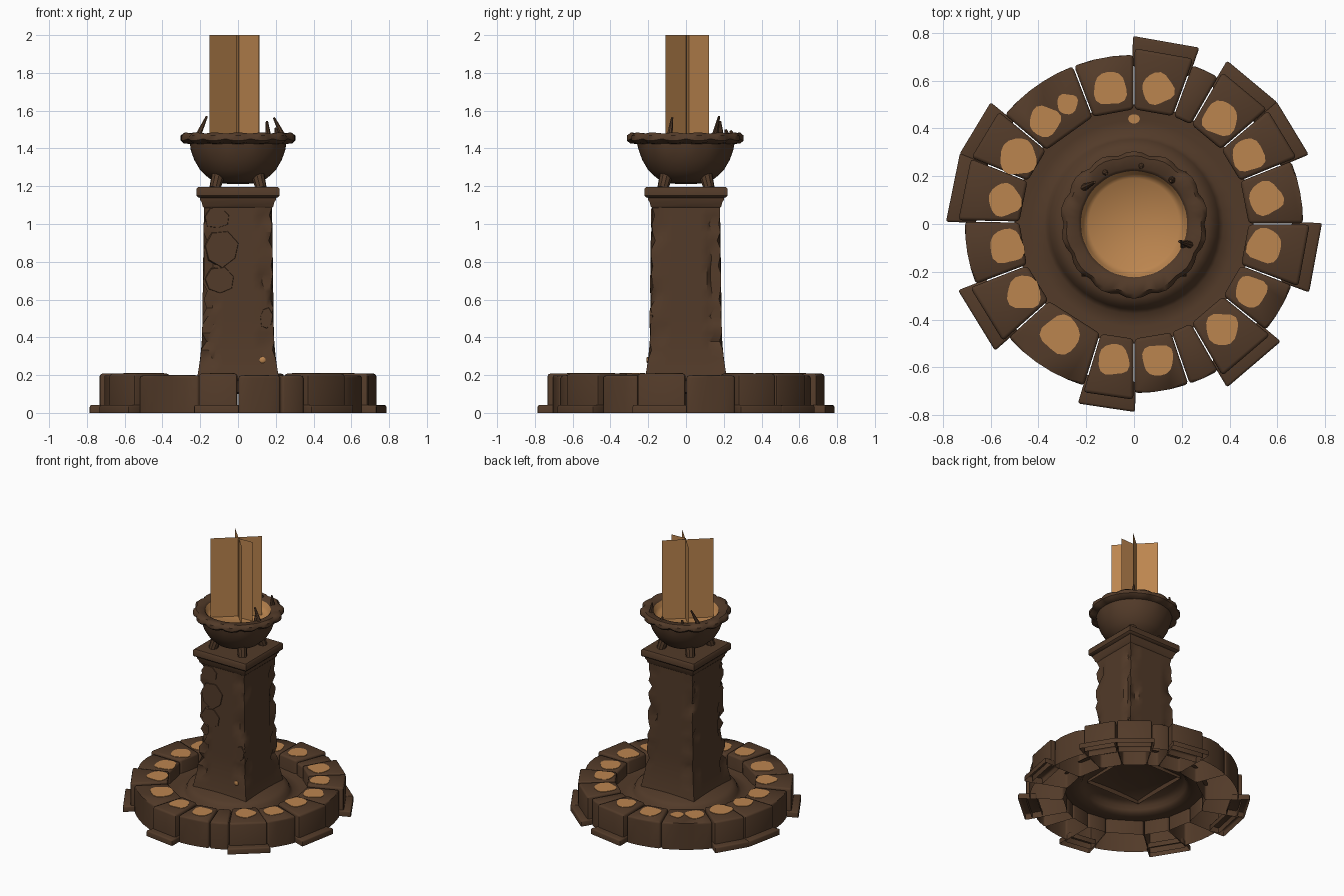
import bpy, bmesh, math, random
from mathutils import Vector

if "Cube" in bpy.data.objects:
    bpy.data.objects.remove(bpy.data.objects["Cube"])
random.seed(4)

def material(name, col):
    m = bpy.data.materials.new(name)
    m.diffuse_color = (*col, 1)
    m.use_nodes = True
    m.node_tree.nodes["Principled BSDF"].inputs["Base Color"].default_value = m.diffuse_color
    return m

STONE = material("dark_brown_stone", (0.085, 0.043, 0.022))
GLOW = material("glowing_orange", (0.5, 0.235, 0.078))

def finish(bm, name, mats, angle=35, normals=True):
    if normals:
        bmesh.ops.recalc_face_normals(bm, faces=bm.faces)
    me = bpy.data.meshes.new(name)
    bm.to_mesh(me)
    bm.free()
    ob = bpy.data.objects.new(name, me)
    bpy.context.collection.objects.link(ob)
    for m in mats:
        me.materials.append(m)
    bpy.ops.object.select_all(action='DESELECT')
    ob.select_set(True)
    bpy.context.view_layer.objects.active = ob
    bpy.ops.object.shade_smooth_by_angle(angle=math.radians(angle))
    return ob

def prism(bm, pts, z0, z1, bevel=0, bottom=True):
    lo = [bm.verts.new((x, y, z0)) for x, y in pts]
    hi = [bm.verts.new((x, y, z1)) for x, y in pts]
    n = len(pts)
    top = bm.faces.new(hi)
    sides = [bm.faces.new((lo[i], lo[(i+1) % n], hi[(i+1) % n], hi[i])) for i in range(n)]
    if bottom:
        bm.faces.new(lo[::-1])
    if bevel:
        edges = set(top.edges)
        for i in range(n):
            a, b, c = (Vector(pts[(i+k) % n]) for k in (-1, 0, 1))
            if (b-a).angle(c-b) > 0.5:
                edges.add(bm.edges.get((lo[i], hi[i])))
        bmesh.ops.bevel(bm, geom=list(edges), offset=bevel, segments=2,
                        profile=0.5, affect='EDGES', clamp_overlap=True)

def polar(r, a):
    return (r*math.cos(math.radians(a)), r*math.sin(math.radians(a)))

def rings_mesh(bm, rings, cap0=False, cap1=False, mat=lambda k: 0):
    loops = [[bm.verts.new(p) for p in ring] for ring in rings]
    n = len(loops[0])
    for k in range(len(loops)-1):
        for i in range(n):
            j = (i+1) % n
            f = bm.faces.new((loops[k][i], loops[k][j], loops[k+1][j], loops[k+1][i]))
            f.material_index = mat(k)
    if cap0:
        bm.faces.new(loops[0][::-1]).material_index = mat(0)
    if cap1:
        bm.faces.new(loops[-1]).material_index = mat(len(loops)-1)

def tube(bm, a, b, r0, r1, n=8):
    a, b = Vector(a), Vector(b)
    q = (b-a).to_track_quat('Z', 'Y')
    rings = [[p + q @ Vector((r*math.cos(t*math.tau/n), r*math.sin(t*math.tau/n), 0))
              for t in range(n)] for p, r in ((a, r0), ((a+b)/2, (r0+r1)/2), (b, r1))]
    rings_mesh(bm, rings, True, True)

# ring of stones: start angle, end angle, protruding with a foot or not
stones = [(70, 90, 1), (60, 70, 0), (40.5, 60, 1), (22, 40.5, 1), (0, 22, 0), (-21, 0, 1),
          (-39, -21, 0), (-60, -39, 1), (-71, -60, 0), (-90, -71, 0), (-107, -90, 1),
          (-138, -107, 0), (-159, -138, 1), (-181, -159, 0), (158, 179, 1),
          (140, 158, 1), (111, 140, 0), (90, 111, 0)]
bm = bmesh.new()
for a0, a1, big in stones:
    g = 0.25
    a0, a1 = a0+g, a1-g
    if big:
        prism(bm, [polar(.48, a0), polar(.735, a0), polar(.735, a1), polar(.48, a1)],
              0, .208, .014, False)
        prism(bm, [polar(.66, a0-.8), polar(.787, a0-.6), polar(.787, a1+.6), polar(.66, a1+.8)],
              0, .042, .01, False)
    else:
        k = max(2, round((a1-a0)/6))
        outer = [polar(.708, a0+(a1-a0)*i/k) for i in range(k+1)]
        prism(bm, [polar(.48, a0)] + outer + [polar(.48, a1)], 0, .198, .014, False)
finish(bm, "ring_stones", [STONE], 50)

# glowing spots on the stones: angle, radius, size, top height
spots = [(100, .575, .068, 0), (80, .575, .064, 1), (50.7, .57, .07, 1), (31, .558, .066, 1),
         (11, .562, .068, 0), (-9.5, .553, .07, 1), (-30, .565, .063, 0), (-50, .573, .066, 1),
         (-80, .577, .064, 0), (-98.5, .575, .064, 1), (-123.5, .555, .077, 0),
         (-148, .543, .069, 1), (-170, .54, .07, 0), (169.5, .55, .066, 1),
         (150, .56, .075, 1), (131, .57, .062, 0), (119, .575, .042, 0)]
bm = bmesh.new()
for a, r, s, big in spots:
    cx, cy = polar(r, a)
    ph = random.random()*6
    pts = []
    for i in range(18):
        t = i*math.tau/18
        q = s*(1.04 + .06*math.cos(3*t+ph) + .06*math.cos(4*t+2*ph))
        pts.append((cx+q*math.cos(t), cy+q*math.sin(t)))
    z = .208 if big else .198
    prism(bm, pts, z-.002, z+.003)
prism(bm, [(.025*math.cos(t*.6283), .44+.02*math.sin(t*.6283)) for t in range(10)], .1, .106)
finish(bm, "glowing_spots", [GLOW])

# basin floor, rising to a round plinth under the pillar (open below)
bm = bmesh.new()
prof = [(.5, .11), (.43, .1), (.375, .103), (.355, .125), (.345, .15), (.31, .172), (.1, .19)]
rings_mesh(bm, [[(*polar(r, i*9), z) for i in range(40)] for r, z in prof], False, True)
finish(bm, "basin_floor", [STONE], 50)

# square pillar with flared foot and chipped corners
def square(h, z, n=10, chip=0.0):
    out = []
    for s in range(4):
        for i in range(n):
            u = -1 + 2*i/n
            e = h - (chip*random.random()**3 if i in (0, 1, n-1) else 0)
            v = Vector((u*e, -e, z))
            for _ in range(s):
                v = Vector((-v.y, v.x, v.z))
            out.append(v)
    return out

def half_width(z):
    return .18 + .01*max(0, (1.1-z)/.7) + .025*max(0, (.45-z)/.27)**2

bm = bmesh.new()
zs = [.15] + [.2 + .89*i/20 for i in range(21)] + [1.11]
rings_mesh(bm, [square(half_width(z), z, chip=.03 if .25 < z < 1.07 else 0) for z in zs])
finish(bm, "pillar", [STONE], 40)

# slightly raised slabs on the pillar front
bm = bmesh.new()
slabs = [(-.11, 1.03, .07, .06), (-.09, .87, .1, .1), (-.1, .7, .085, .075), (.15, .5, .035, .06)]
for cx, cz, w, h in slabs:
    pts = []
    for i in range(7):
        t = i*math.tau/7 + .3
        q = random.uniform(.85, 1.1)
        pts.append((max(-.178, cx+w*q*math.cos(t)), cz+h*q*math.sin(t)))
    back = [bm.verts.new((x, -half_width(z)+.01, z)) for x, z in pts]
    front = [bm.verts.new((cx+(x-cx)*.93, -half_width(z)-.004, cz+(z-cz)*.93)) for x, z in pts]
    bm.faces.new(front)
    for i in range(7):
        j = (i+1) % 7
        bm.faces.new((back[i], back[j], front[j], front[i]))
finish(bm, "pillar_slabs", [STONE])

# small ember on the pillar front
bm = bmesh.new()
bmesh.ops.create_uvsphere(bm, u_segments=10, v_segments=6, radius=.017)
bmesh.ops.scale(bm, vec=(1, .4, 1), verts=bm.verts)
bmesh.ops.translate(bm, vec=(.13, -half_width(.28)-.002, .28), verts=bm.verts)
finish(bm, "pillar_ember", [GLOW])

# stepped capital
bm = bmesh.new()
cap = [(.178, 1.085), (.188, 1.095), (.19, 1.11), (.2, 1.128), (.2, 1.138), (.213, 1.142),
       (.22, 1.15), (.22, 1.185), (.212, 1.196)]
rings_mesh(bm, [square(h, z, 2) for h, z in cap], True, True)
finish(bm, "capital", [STONE], 40)

# bowl with scalloped rim; the inside glows
bm = bmesh.new()
prof = [(.05, 1.212, 0), (.1, 1.218, 0), (.155, 1.243, 0), (.2, 1.285, 0), (.232, 1.34, 0),
        (.25, 1.39, 0), (.256, 1.425, .3), (.285, 1.43, 1), (.303, 1.445, 1), (.303, 1.465, 1),
        (.285, 1.482, .6), (.235, 1.478, .2), (.222, 1.465, .1), (.212, 1.43, 0), (.19, 1.41, 0)]
rings = []
for r, z, w in prof:
    ring = []
    for i in range(56):
        c = abs(math.sin(i*math.pi/4 + .0)) - .6
        d = w*(.014*c + .004*math.sin(i*.34))
        ring.append((*polar(r+d, i*360/56), z - w*.01*c*(1 if z < 1.45 else -1)))
    rings.append(ring)
rings_mesh(bm, rings, True, True, lambda k: 1 if k >= 12 else 0)
finish(bm, "bowl", [STONE, GLOW], 45)

# four splayed bowl feet
bm = bmesh.new()
for sx in (-1, 1):
    for sy in (-1, 1):
        tube(bm, (sx*.122, sy*.122, 1.19), (sx*.1, sy*.1, 1.28), .03, .037, 10)
finish(bm, "bowl_feet", [STONE])

# horn spikes on the rim
bm = bmesh.new()
for a, b in [((-.215, .15, 1.46), (-.165, .175, 1.57)), ((.24, -.088, 1.46), (.19, -.073, 1.563)),
             ((.16, .185, 1.46), (.153, .18, 1.545)), ((-.125, .22, 1.46), (-.115, .21, 1.5)),
             ((.03, .25, 1.46), (.03, .235, 1.495)), ((.21, -.09, 1.46), (.2, -.075, 1.51))]:
    tube(bm, a, b, .017, .006)
finish(bm, "rim_spikes", [STONE])

# flame made of crossed upright sheets
bm = bmesh.new()
for (x0, y0), (x1, y1) in [((-.11, .122), (.11, -.108)), ((-.15, -.108), (.113, .122)),
                           ((0, 0), (.115, .005))]:
    bm.faces.new([bm.verts.new(p) for p in
                  ((x0, y0, 1.4), (x1, y1, 1.4), (x1, y1, 2), (x0, y0, 2))])
finish(bm, "flame_sheets", [GLOW], normals=False)
